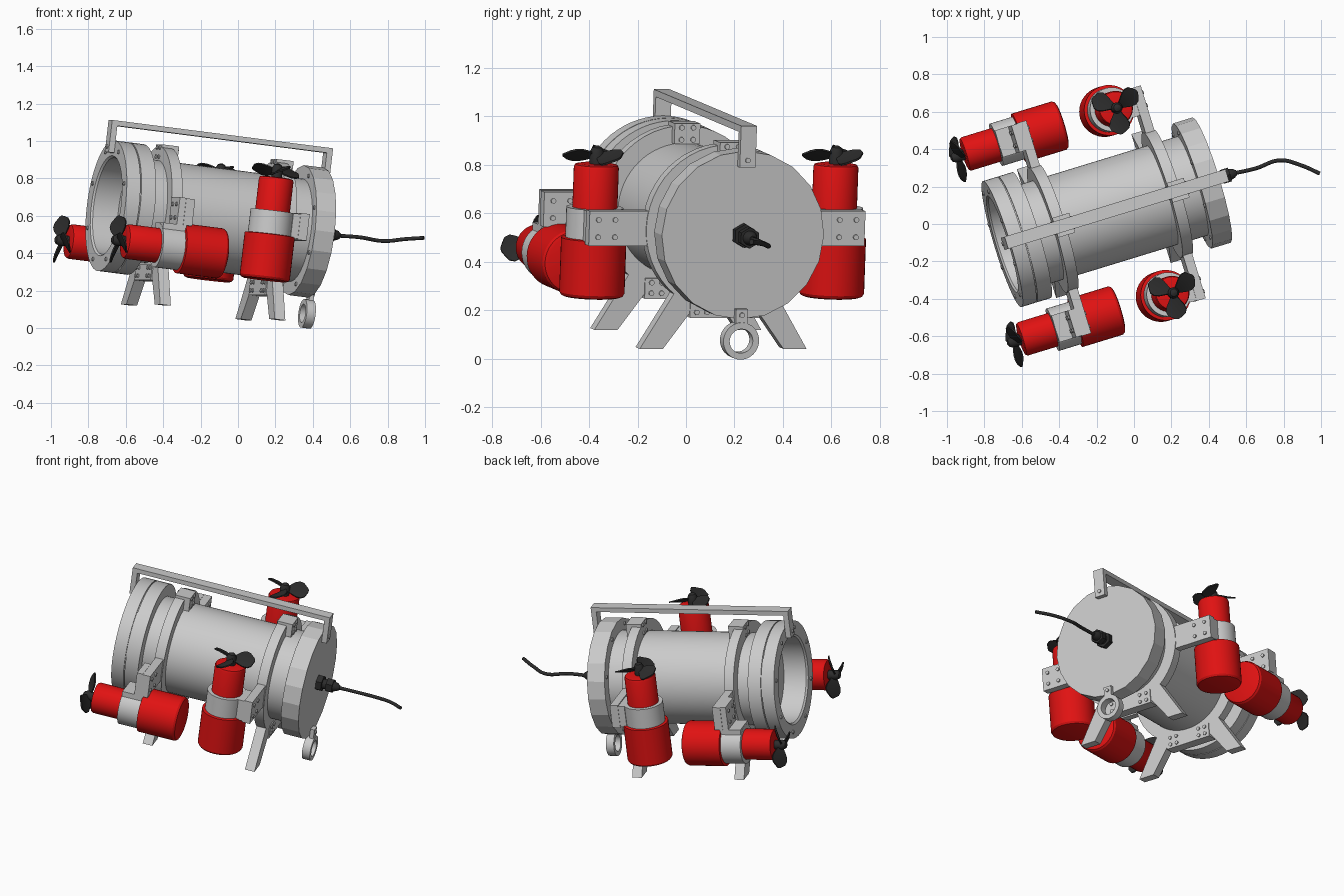
import bpy, bmesh, math
from mathutils import Matrix, Vector

if "Cube" in bpy.data.objects:
    bpy.data.objects.remove(bpy.data.objects["Cube"])

# Vehicle frame: local x = hull axis (0 at the rear face), y = sideways, z = up
YAW, PITCH = math.radians(17), math.radians(7)
FRAME = (Matrix.Translation((0.415, 0.235, 0.51))
         @ Matrix.Rotation(YAW, 4, 'Z') @ Matrix.Rotation(PITCH, 4, 'Y'))
TO_X = Matrix.Rotation(math.pi / 2, 4, 'Y')
I = Matrix.Identity(4)


def material(name, col):
    m = bpy.data.materials.new(name)
    m.diffuse_color = (*col, 1)
    m.use_nodes = True
    m.node_tree.nodes["Principled BSDF"].inputs["Base Color"].default_value = m.diffuse_color
    return m


RED = material("red_paint", (0.75, 0.006, 0.006))
BLACK = material("black_plastic", (0.025, 0.025, 0.025))


def finish(name, bm, mat=None, xf=I, angle=30):
    bmesh.ops.recalc_face_normals(bm, faces=bm.faces)
    for f in bm.faces:
        f.smooth = True
    for e in bm.edges:
        e.smooth = e.calc_face_angle(3.0) < math.radians(angle)
    me = bpy.data.meshes.new(name)
    bm.to_mesh(me)
    bm.free()
    ob = bpy.data.objects.new(name, me)
    ob.matrix_world = FRAME @ xf
    bpy.context.collection.objects.link(ob)
    if mat:
        me.materials.append(mat)
    return ob


def lathe(name, profile, mat=None, xf=I, n=48, closed=False, angle=30):
    """Revolve (radius, height) points about local z."""
    bm = bmesh.new()
    rings = []
    for r, h in profile:
        rings.append([bm.verts.new((r * math.cos(2 * math.pi * i / n),
                                    r * math.sin(2 * math.pi * i / n), h)) for i in range(n)])
    pairs = list(zip(rings, rings[1:]))
    if closed:
        pairs.append((rings[-1], rings[0]))
    for a, b in pairs:
        for i in range(n):
            j = (i + 1) % n
            bm.faces.new((a[i], a[j], b[j], b[i]))
    if not closed:
        bm.faces.new(rings[0])
        bm.faces.new(rings[-1])
    return finish(name, bm, mat, xf, angle)


def prism(name, pts, x0, x1):
    """Extrude a (y, z) outline along the hull axis."""
    bm = bmesh.new()
    a = [bm.verts.new((x0, y, z)) for y, z in pts]
    b = [bm.verts.new((x1, y, z)) for y, z in pts]
    bm.faces.new(a)
    bm.faces.new(b)
    for i in range(len(pts)):
        j = (i + 1) % len(pts)
        bm.faces.new((a[i], a[j], b[j], b[i]))
    return finish(name, bm)


def box(name, x, y, z):
    return prism(name, [(y[0], z[0]), (y[1], z[0]), (y[1], z[1]), (y[0], z[1])], x[0], x[1])


def bolts(name, x, places, r=0.011):
    bm = bmesh.new()
    for y, z in places:
        bmesh.ops.create_cone(bm, cap_ends=True, segments=10, radius1=r, radius2=r, depth=0.014,
                              matrix=Matrix.Translation((x, y, z)) @ TO_X)
    return finish(name, bm)


def circle(r, n, off=0.0):
    return [(r * math.cos(2 * math.pi * (i + off) / n), r * math.sin(2 * math.pi * (i + off) / n))
            for i in range(n)]


def square(cy, cz, d):
    return [(cy + a * d, cz + b * d) for a in (-1, 1) for b in (-1, 1)]


# Hull tube, open front housing with seam groove and recessed window, rear cap
lathe("hull_tube", [(0.277, -1.03), (0.277, -0.1)], xf=TO_X, n=64)
lathe("front_housing", [(0.26, -1.03), (0.26, -1.17), (0.27, -1.18), (0.352, -1.18), (0.352, -1.103),
                        (0.344, -1.103), (0.344, -1.097), (0.352, -1.097), (0.352, -1.015),
                        (0.27, -1.015)], xf=TO_X, n=64)
lathe("rear_cap", [(0.35, -0.11), (0.35, 0)], xf=TO_X, n=20, angle=10)
bolts("front_bolts", -1.18, circle(0.312, 8, 0.5))
bolts("rear_cap_bolts", -0.11, circle(0.315, 8, 0.5))

# Two mounting straps with side arms, splayed legs and bolted pads
for end, x in (("front", -0.895), ("rear", -0.25)):
    x0, x1 = x - 0.03, x + 0.03
    lathe(end + "_strap", [(0.272, x0), (0.35, x0), (0.35, x1), (0.272, x1)], xf=TO_X, n=48, closed=True)
    box(end + "_top_pad", (x0, x1 + 0.035), (-0.055, 0.055), (0.277, 0.362))
    box(end + "_bottom_pad", (x0 - 0.006, x1 + 0.006), (-0.15, 0.15), (-0.37, -0.285))
    for side in (-1, 1):
        prism(end + "_leg", [(side * y, z) for y, z in
                             ((0.13, -0.325), (0.22, -0.27), (0.36, -0.5), (0.26, -0.5))],
              x - 0.03, x + 0.03)
        box(end + "_arm", (x - 0.025, x + 0.025), sorted((side * 0.3, side * 0.595)), (-0.072, 0.072))
        for face in (-0.026, 0.026):
            bolts(end + "_arm_bolts", x + face, square(side * 0.52, 0, 0.036))
    for face in (-0.036, 0.036):
        bolts(end + "_leg_bolts", x + face,
              square(-0.1, -0.325, 0.022) + square(0.1, -0.325, 0.022))
    bolts(end + "_pad_bolts", x1 + 0.035, square(0, 0.32, 0.025))
    bolts(end + "_pad_bolts", x0, square(0, 0.32, 0.025))


def propeller(xf):
    bm = bmesh.new()
    stations = ((0.015, 0.03), (0.04, 0.062), (0.07, 0.1), (0.1, 0.118), (0.125, 0.1), (0.143, 0.045))
    for k in range(3):
        rot = Matrix.Rotation(2 * math.pi * k / 3 + 0.4, 4, 'Z')
        rows = []
        for r, chord in stations:
            tilt = math.radians(42 - 140 * r)
            row = []
            for s in (-0.5, -0.25, 0, 0.25, 0.5):
                c = s * chord
                p = Vector((r - 0.25 * s * s * r, c * math.cos(tilt), 0.282 + c * math.sin(tilt)))
                row.append(bm.verts.new(rot @ p))
            rows.append(row)
        for a, b in zip(rows, rows[1:]):
            for i in range(4):
                bm.faces.new((a[i], a[i + 1], b[i + 1], b[i]))
    ob = finish("propeller_blades", bm, BLACK, xf, 50)
    mod = ob.modifiers.new("thickness", 'SOLIDIFY')
    mod.thickness = 0.008
    mod.offset = 0
    lathe("propeller_hub", [(0.028, 0.24), (0.03, 0.295), (0.02, 0.315), (0.006, 0.322)], BLACK, xf, 20)


def thruster(name, xf):
    """Axis is local z towards the propeller, clamp at the origin."""
    lathe(name + "_motor", [(0.115, -0.305), (0.128, -0.3), (0.135, -0.288), (0.135, -0.062),
                            (0.093, -0.055), (0.093, 0.232), (0.088, 0.243), (0.07, 0.247)], RED, xf, 40)
    lathe(name + "_clamp", [(0.09, -0.066), (0.118, -0.066), (0.118, 0.066), (0.09, 0.066)],
          None, xf, 40, closed=True)
    propeller(xf)


for side in (-1, 1):
    y = side * 0.517
    # Vertical rear thrusters, bracketed forward of the rear arms
    thruster("vertical_thruster", Matrix.Translation((-0.41, y, 0)))
    box("vertical_bracket", (-0.315, -0.273), (y - 0.075, y + 0.075), (-0.066, 0.066))
    # Horizontal front thrusters hung below the front arms, propellers forward
    thruster("horizontal_thruster",
             Matrix.Translation((-0.965, y, -0.195)) @ Matrix.Rotation(-math.pi / 2, 4, 'Y'))
    box("horizontal_bracket", (-0.955, -0.918), (y - 0.075, y + 0.075), (-0.1, 0.074))
    box("horizontal_bracket_foot", (-1.03, -0.9), (y - 0.075, y + 0.075), (-0.125, -0.072))
    bolts("bracket_bolts", -0.956, square(y, 0, 0.036))

# Carry handle bolted to both end faces
box("handle_bar", (-1.212, 0.032), (-0.034, 0.034), (0.43, 0.458))
for x0, x1, bx in ((-1.212, -1.18, -1.212), (0.0, 0.032, 0.032)):
    box("handle_post", (x0, x1), (-0.034, 0.034), (0.285, 0.44))
    bolts("handle_bolt", bx, [(0, 0.315)])

# Lifting eye under the rear face
lathe("lifting_eye", [(0.05, -0.02), (0.077, -0.02), (0.077, 0.03), (0.05, 0.03)],
      xf=Matrix.Translation((0, 0, -0.437)) @ TO_X, n=32, closed=True)
box("lifting_eye_tab", (0, 0.025), (-0.025, 0.025), (-0.375, -0.305))
bolts("lifting_eye_bolt", 0.026, [(0, -0.33)])

# Cable gland: collar, two hex nuts and tapered nose
lathe("gland_body", [(0.03, 0), (0.03, 0.105), (0.024, 0.125), (0.013, 0.14)], BLACK, TO_X, 24)
for a, b, r in ((0.0, 0.035, 0.05), (0.06, 0.1, 0.044)):
    lathe("gland_nut", [(r, a), (r, b)], BLACK, TO_X, 6)

# Trailing cable (world coordinates)
cu = bpy.data.curves.new("tether_cable", 'CURVE')
cu.dimensions = '3D'
cu.bevel_depth = 0.0105
cu.bevel_resolution = 3
cu.use_fill_caps = True
pts = [(0.53, 0.27, 0.494), (0.65, 0.297, 0.485), (0.78, 0.34, 0.465), (0.89, 0.315, 0.475), (0.993, 0.27, 0.482)]
sp = cu.splines.new('BEZIER')
sp.bezier_points.add(len(pts) - 1)
for bp, p in zip(sp.bezier_points, pts):
    bp.co = p
    bp.handle_left_type = bp.handle_right_type = 'AUTO'
cable = bpy.data.objects.new("tether_cable", cu)
cu.materials.append(BLACK)
bpy.context.collection.objects.link(cable)
